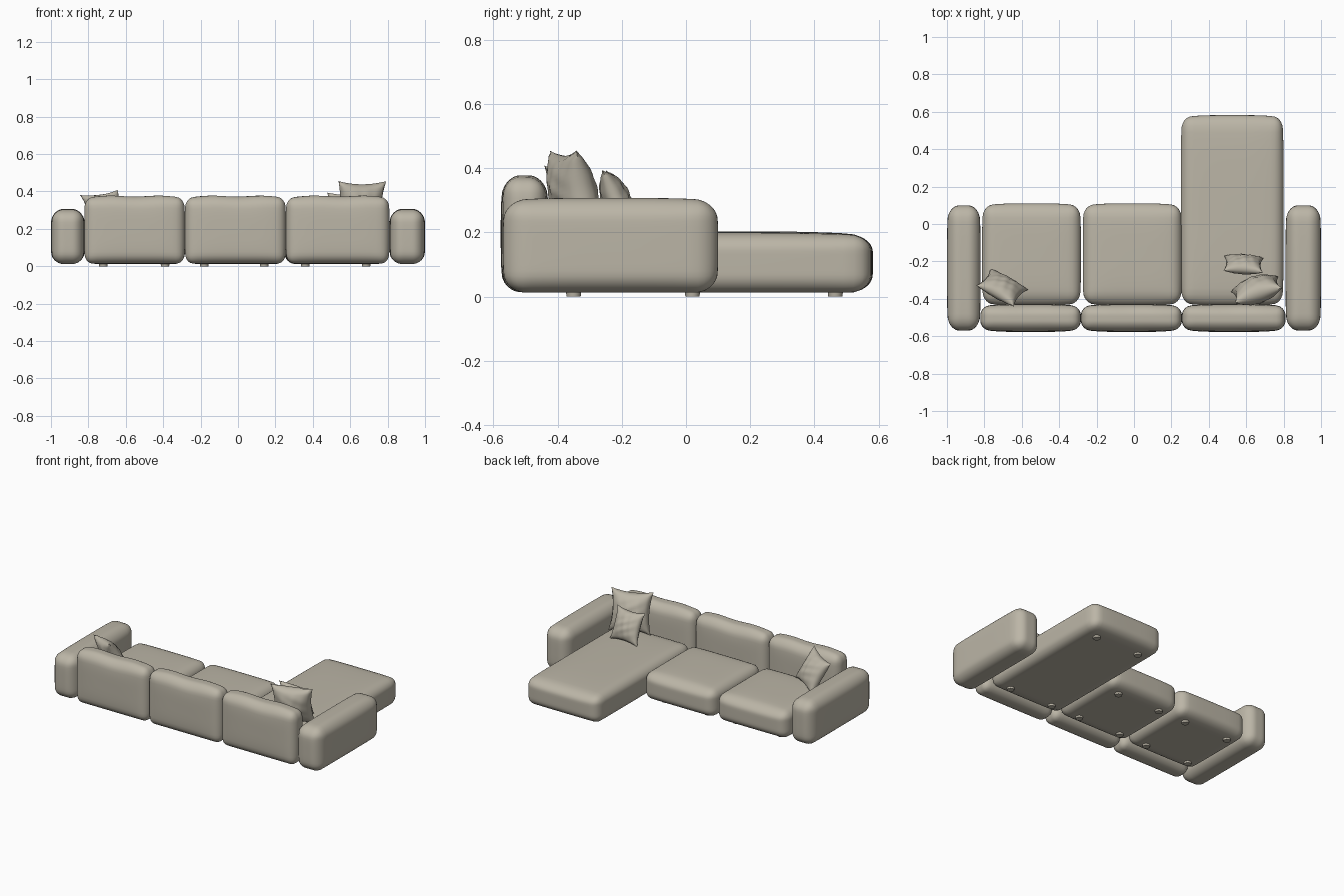
import bpy, bmesh, math
from mathutils import Matrix, Vector

if "Cube" in bpy.data.objects:
    bpy.data.objects.remove(bpy.data.objects["Cube"])

fabric = bpy.data.materials.new("warm grey fabric")
fabric.diffuse_color = (0.5, 0.465, 0.385, 1)
fabric.use_nodes = True
fabric.node_tree.nodes["Principled BSDF"].inputs["Base Color"].default_value = fabric.diffuse_color


def finish(name, bm, angle=60):
    me = bpy.data.meshes.new(name)
    bmesh.ops.recalc_face_normals(bm, faces=bm.faces)
    bm.to_mesh(me)
    bm.free()
    me.materials.append(fabric)
    ob = bpy.data.objects.new(name, me)
    bpy.context.collection.objects.link(ob)
    bpy.context.view_layer.objects.active = ob
    ob.select_set(True)
    bpy.ops.object.shade_smooth_by_angle(angle=math.radians(angle))
    ob.select_set(False)
    return ob


def soft_block(name, lo, hi, radius, crown, wrinkle=0.0):
    """Upholstered block: rounded edges plus slightly crowned faces."""
    lo, hi = Vector(lo), Vector(hi)
    half, mid = (hi - lo) / 2, (hi + lo) / 2
    bm = bmesh.new()
    bmesh.ops.create_cube(bm, size=2)
    bmesh.ops.subdivide_edges(bm, edges=bm.edges[:], cuts=21, use_grid_fill=True)
    for v in bm.verts:
        inner, e = Vector(), Vector()
        for i in range(3):
            q = math.sin(v.co[i] * math.pi / 2) * half[i]
            lim = half[i] - radius[i]
            inner[i] = max(-lim, min(lim, q))
            e[i] = (q - inner[i]) / radius[i]
        e.normalize()
        p = Vector(inner[i] + radius[i] * e[i] for i in range(3))
        n = [p[i] / half[i] for i in range(3)]
        for i in range(3):
            j, k = (i + 1) % 3, (i + 2) % 3
            if i == 2 and n[2] < 0:      # underside stays flat
                continue
            drop = 1 - (1 - n[j] ** 4) * (1 - n[k] ** 4)
            p[i] -= n[i] * crown[i] * drop
        w = p + mid
        if n[2] > 0.5:                   # gentle sag along the top
            w.z -= wrinkle * (0.5 + 0.5 * math.sin(23 * w.x + 9 * w.y))
        v.co = w
    return finish(name, bm)


def pillow(name, centre, half, thick, yaw, lean, roll=0):
    """Scatter cushion with pulled-out corners and a thin seam."""
    n = 22
    bm = bmesh.new()
    bmesh.ops.create_grid(bm, x_segments=n, y_segments=n, size=1)
    back = bmesh.ops.duplicate(bm, geom=bm.verts[:] + bm.edges[:] + bm.faces[:])
    back_verts = {g for g in back["geom"] if isinstance(g, bmesh.types.BMVert)}
    for v in bm.verts:
        u, w = v.co.x, v.co.y
        side = -1 if v in back_verts else 1
        a, b = max(0, 1 - u * u), max(0, 1 - w * w)
        y = thick / 2 * (a * b) ** 0.5
        y += 0.004 * math.sin(9 * u + 5 * w) * math.sin(7 * w - 3 * u) * a * b
        v.co = (half * u * (1 - 0.13 * b), side * y, half * w * (1 - 0.13 * a))
    bmesh.ops.remove_doubles(bm, verts=bm.verts[:], dist=0.0005)
    rot = [Matrix.Rotation(math.radians(d), 4, ax)
           for d, ax in ((yaw, 'Z'), (lean, 'X'), (roll, 'Y'))]
    m = Matrix.Translation(centre) @ rot[0] @ rot[1] @ rot[2]
    bmesh.ops.transform(bm, matrix=m, verts=bm.verts[:])
    finish(name, bm, 75)


# Arms
for side, x0, x1 in (("left", -1.0, -0.82), ("right", 0.81, 1.0)):
    soft_block(side + "_arm", (x0, -0.57, 0.012), (x1, 0.10, 0.307),
               (0.065, 0.06, 0.06), (0.008, 0.012, 0.008))

# Seats and back cushions; the right seat is the long chaise
bays = (("left", -0.822, -0.284, 0.11), ("middle", -0.284, 0.256, 0.11),
        ("right", 0.256, 0.81, 0.582))
for label, x0, x1, y1 in bays:
    part = "chaise" if label == "right" else label + "_seat"
    sx0, sx1 = (0.25, 0.80) if label == "right" else (x0 + 0.01, x1)
    soft_block(part, (sx0, -0.435, 0.012), (sx1, y1, 0.203),
               (0.05, 0.06, 0.055), (0.006, 0.014, 0.012))
    soft_block(label + "_back", (x0, -0.577, 0.014), (x1, -0.428, 0.378),
               (0.04, 0.058, 0.05), (0.006, 0.014, 0.006), 0.006)

# Small round feet
for label, xs, ys in (("left", (-0.72, -0.39), (-0.35, 0.02)),
                      ("middle", (-0.18, 0.14), (-0.35, 0.02)),
                      ("chaise", (0.36, 0.685), (-0.35, 0.465))):
    for i, x in enumerate(xs):
        for j, y in enumerate(ys):
            bm = bmesh.new()
            bmesh.ops.create_cone(bm, cap_ends=True, segments=24, radius1=0.022,
                                  radius2=0.024, depth=0.016,
                                  matrix=Matrix.Translation((x, y, 0.008)))
            finish(f"{label}_foot_{i}{j}", bm, 30)

# Scatter cushions
pillow("large_pillow", (0.655, -0.352, 0.325), 0.134, 0.14, 18, 14)
pillow("small_pillow", (0.585, -0.215, 0.296), 0.106, 0.09, -3, 22)
pillow("left_pillow", (-0.705, -0.34, 0.295), 0.116, 0.10, -25, 30, -8)
